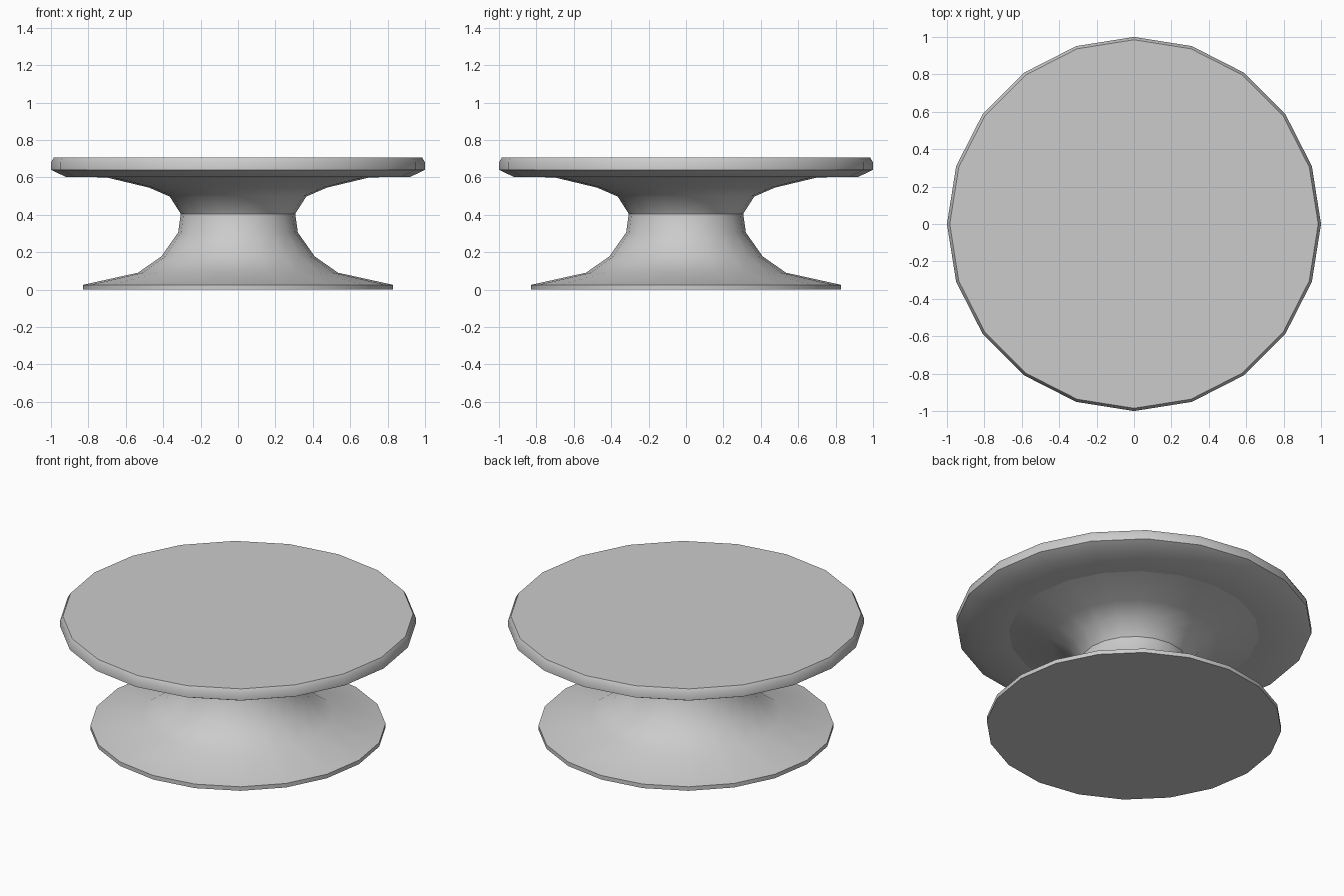
import bpy, bmesh, math

if "Cube" in bpy.data.objects:
    bpy.data.objects.remove(bpy.data.objects["Cube"])

SIDES = 20


def lathe(name, profile, cap_bottom=False, cap_top=False):
    """Turn an (r, z) profile, listed bottom to top, around the z axis."""
    bm = bmesh.new()
    rings = []
    for r, z in profile:
        rings.append([bm.verts.new((r * math.cos(2 * math.pi * i / SIDES),
                                    r * math.sin(2 * math.pi * i / SIDES), z))
                      for i in range(SIDES)])
    for low, high in zip(rings, rings[1:]):
        for i in range(SIDES):
            j = (i + 1) % SIDES
            bm.faces.new((low[i], low[j], high[j], high[i]))
    if cap_bottom:
        bm.faces.new(rings[0][::-1])
    if cap_top:
        bm.faces.new(rings[-1])
    mesh = bpy.data.meshes.new(name)
    bm.to_mesh(mesh)
    bm.free()
    obj = bpy.data.objects.new(name, mesh)
    bpy.context.collection.objects.link(obj)
    bpy.ops.object.select_all(action='DESELECT')
    obj.select_set(True)
    bpy.context.view_layer.objects.active = obj
    bpy.ops.object.shade_smooth_by_angle(angle=math.radians(35))
    return obj


# Flared foot, narrow waist and flared neck; open where it meets the tabletop
lathe("pedestal", [(0.83, 0), (0.83, 0.025), (0.535, 0.09), (0.41, 0.177),
                   (0.32, 0.305), (0.306, 0.405), (0.365, 0.497),
                   (0.475, 0.545), (0.705, 0.60)], cap_bottom=True)

# Round top with a bevelled underside and a slightly eased upper edge
lathe("tabletop", [(0.705, 0.60), (0.92, 0.602), (1.0, 0.64),
                   (1.0, 0.68), (0.985, 0.705)], cap_top=True)
